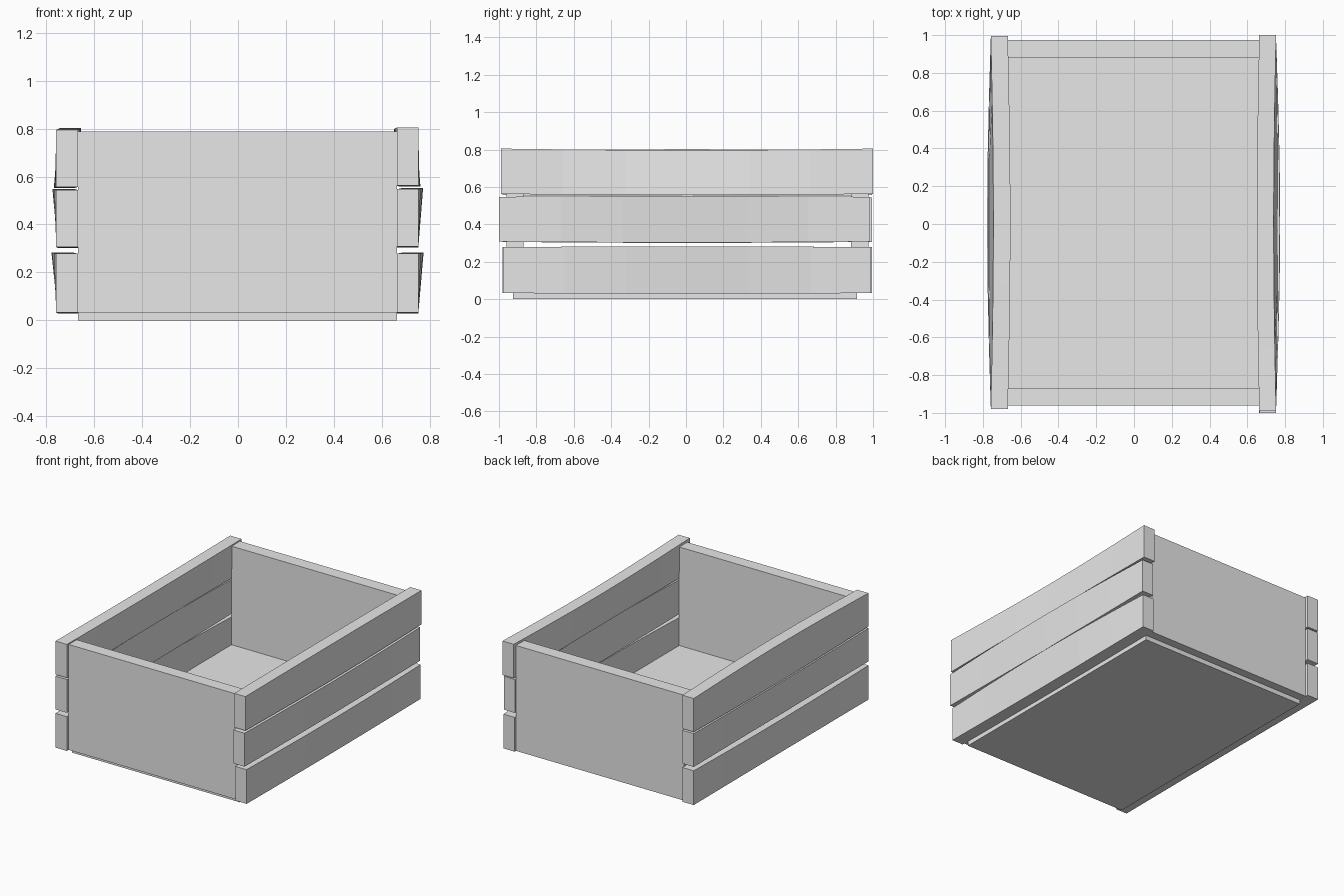
import bpy
import bmesh
import math

if "Cube" in bpy.data.objects:
    bpy.data.objects.remove(bpy.data.objects["Cube"], do_unlink=True)

# Single flat colour
grey = bpy.data.materials.new("light_grey")
grey.use_nodes = True
grey.diffuse_color = (0.8, 0.8, 0.8, 1)
grey.node_tree.nodes["Principled BSDF"].inputs["Base Color"].default_value = (0.8, 0.8, 0.8, 1)


def box(name, x, y, z, cuts=0):
    """Box spanning the given ranges, optionally divided along y."""
    bm = bmesh.new()
    bmesh.ops.create_cube(bm, size=1)
    for v in bm.verts:
        v.co = [r[0] + (c + 0.5) * (r[1] - r[0]) for c, r in zip(v.co, (x, y, z))]
    if cuts:
        long_edges = [e for e in bm.edges
                      if abs(e.verts[0].co.y - e.verts[1].co.y) > 0.1]
        bmesh.ops.subdivide_edges(bm, edges=long_edges, cuts=cuts, use_grid_fill=True)
    mesh = bpy.data.meshes.new(name)
    bm.to_mesh(mesh)
    bm.free()
    mesh.materials.append(grey)
    obj = bpy.data.objects.new(name, mesh)
    bpy.context.collection.objects.link(obj)
    return obj


def slat(name, x, y, z, bow, lift):
    """Side board, straight at its ends; bow and lift move the middle of
    its (bottom, top) edges outwards and upwards."""
    obj = box(name, x, y, z, cuts=5)
    side = math.copysign(1, x[0])
    middle = sum(z) / 2
    for v in obj.data.vertices:
        wave = math.sin(math.pi * (v.co.y - y[0]) / (y[1] - y[0]))
        high = v.co.z > middle
        v.co.x += side * wave * bow[high]
        v.co.z += wave * lift[high]


# Floor and solid end boards
box("floor", (-0.668, 0.663), (-0.924, 0.914), (0, 0.082))
box("front_board", (-0.668, 0.663), (-0.96, -0.87), (0.033, 0.787))
box("back_board", (-0.668, 0.663), (0.881, 0.975), (0.033, 0.787))

# Three warped boards on each side
left, right = (0.663, 0.752), (-0.758, -0.668)
swell = (-0.005, 0.005)
slat("lower_left_slat", left, (-0.977, 0.99), (0.033, 0.278), (0, 0.022), swell)
slat("middle_left_slat", left, (-1, 0.985), (0.308, 0.547), (0, 0.02), swell)
slat("upper_left_slat", left, (-0.99, 1), (0.562, 0.805), (0.009, -0.013), (-0.004, -0.008))
slat("lower_right_slat", right, (-0.98, 0.995), (0.033, 0.278), (-0.008, 0.02), swell)
slat("middle_right_slat", right, (-0.98, 0.995), (0.306, 0.544), (-0.008, 0.016), swell)
slat("upper_right_slat", right, (-0.98, 0.995), (0.556, 0.795), (0.01, -0.014), (-0.003, 0.007))
